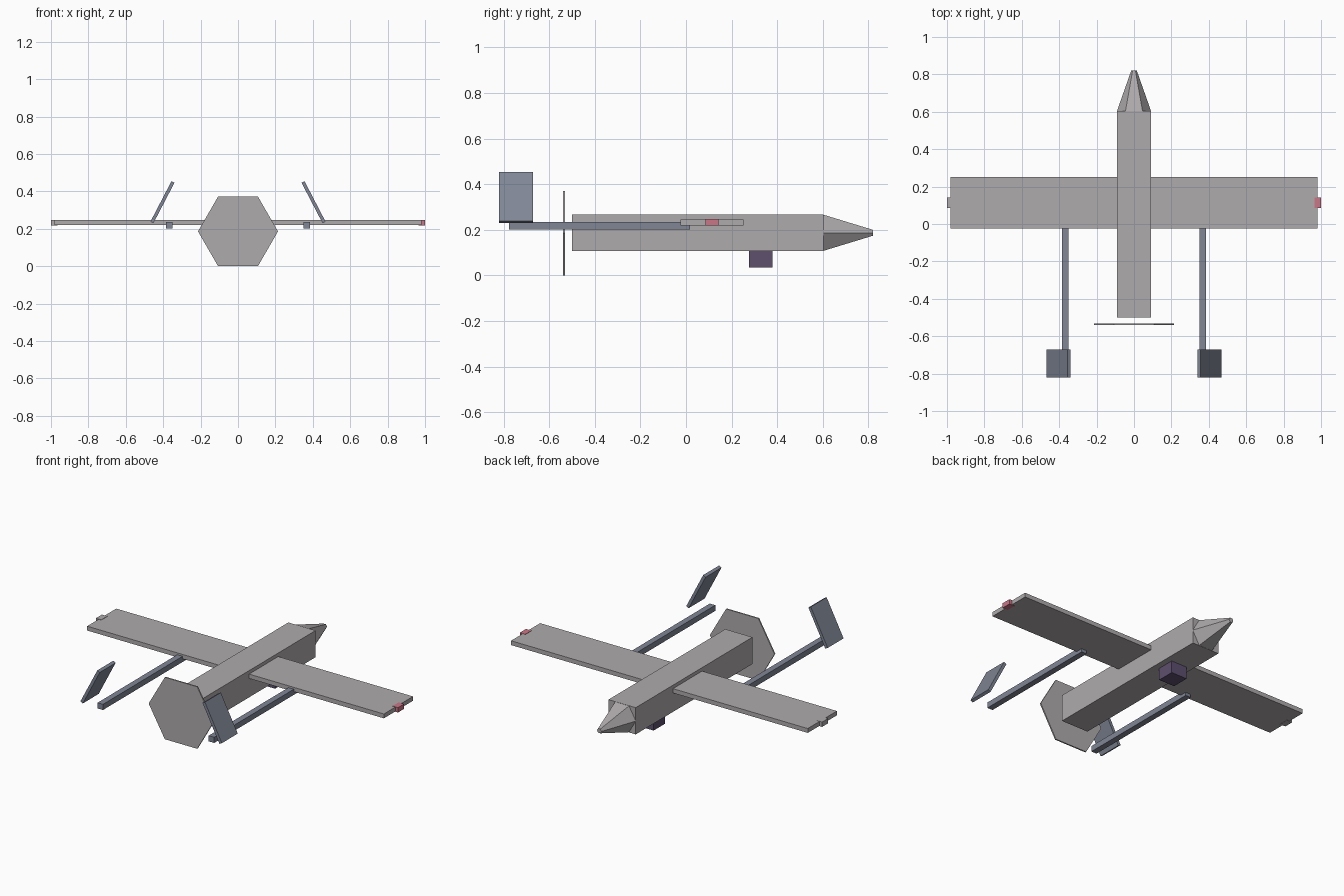
import bpy
import math

if "Cube" in bpy.data.objects:
    bpy.data.objects.remove(bpy.data.objects["Cube"])


def material(name, rgb):
    m = bpy.data.materials.new(name)
    m.diffuse_color = (*rgb, 1)
    m.use_nodes = True
    m.node_tree.nodes["Principled BSDF"].inputs["Base Color"].default_value = m.diffuse_color
    return m


GREY = material("light grey", (0.43, 0.41, 0.42))
SLATE = material("slate blue grey", (0.215, 0.24, 0.30))
RED = material("rose red", (0.60, 0.18, 0.24))
PURPLE = material("dark purple", (0.11, 0.08, 0.155))


def finish(name, mat):
    ob = bpy.context.object
    ob.name = ob.data.name = name
    ob.data.materials.append(mat)
    return ob


def box(name, mat, center, size, tilt=0):
    bpy.ops.mesh.primitive_cube_add(size=1, location=center, rotation=(0, tilt, 0))
    ob = finish(name, mat)
    ob.scale = size
    return ob


def hex_cone(name, mat, y, z, r_back, r_front, length):
    # six-sided frustum along y, corners pointing sideways
    bpy.ops.mesh.primitive_cone_add(vertices=6, radius1=r_back, radius2=r_front,
                                    depth=length, location=(0, y, z))
    ob = finish(name, mat)
    for v in ob.data.vertices:
        x, yy, zz = v.co
        v.co = (yy, zz, -x)
    return ob


AXIS_Z = 0.187

# Body and nose
box("fuselage", GREY, (0, 0.052, AXIS_Z), (0.18, 1.104, 0.16))
hex_cone("nose_cone", GREY, 0.712, AXIS_Z, 0.091, 0.015, 0.216)

# Pusher propeller disc
hex_cone("propeller_disc", GREY, -0.535, AXIS_Z - 0.001, 0.214, 0.214, 0.008)

# Wing
box("wing", GREY, (0, 0.114, 0.233), (1.964, 0.275, 0.026))

# Camera pod under the belly
box("camera_pod", PURPLE, (0, 0.328, 0.072), (0.105, 0.105, 0.075))

# Mirrored tail booms, leaning fins and wingtip lights
for side, label in ((1, "right"), (-1, "left")):
    box(label + "_boom", SLATE, (side * 0.368, -0.379, 0.218), (0.036, 0.795, 0.034))
    box(label + "_tail_fin", SLATE, (side * 0.404, -0.746, 0.342),
        (0.018, 0.15, 0.243), -side * math.radians(27.5))
    box(label + "_tip_light", RED if side > 0 else GREY,
        (side * 0.982, 0.113, 0.233), (0.036, 0.057, 0.029))
